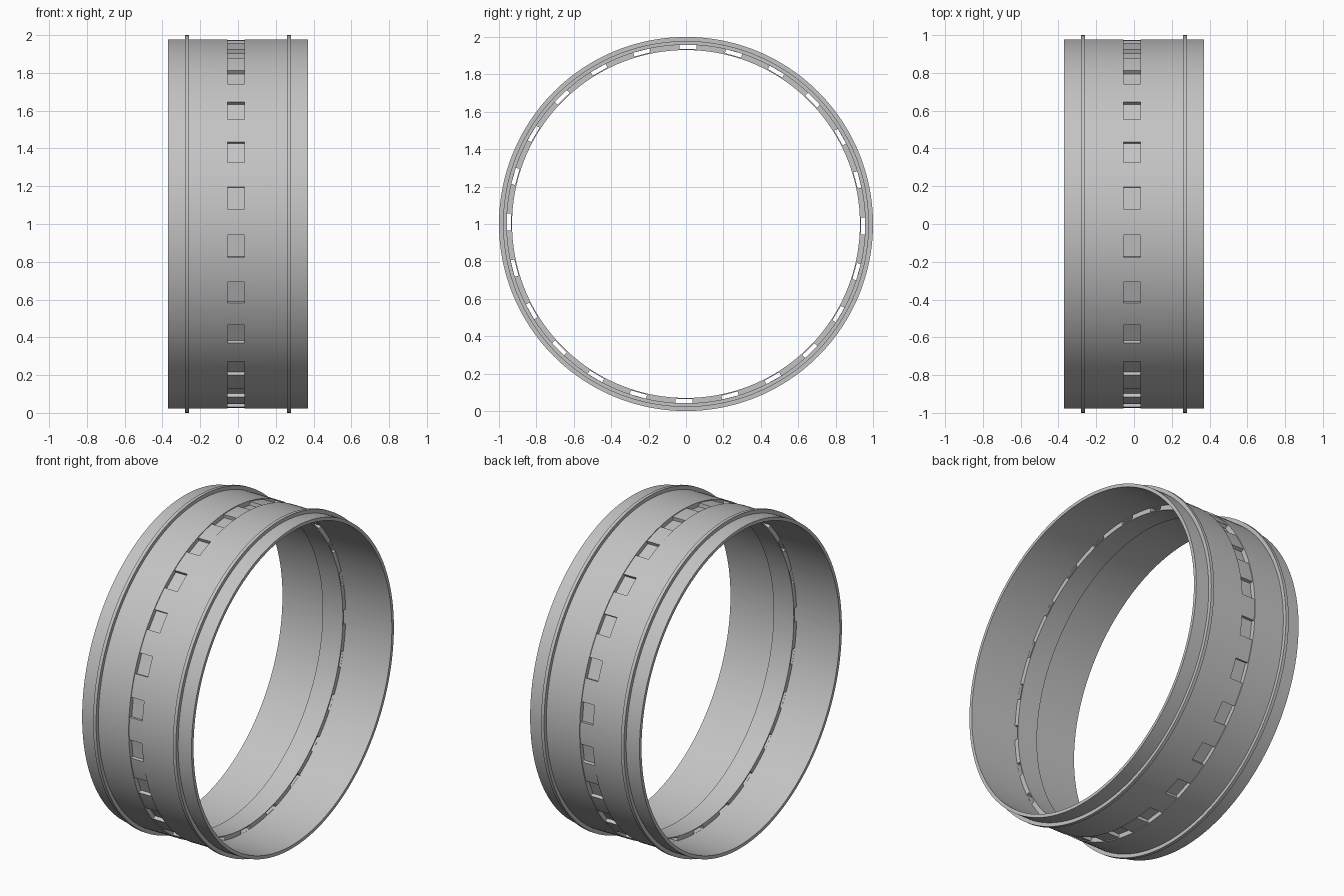
import bpy, bmesh, math
from mathutils import Matrix, Vector

cube = bpy.data.objects.get("Cube")
if cube:
    bpy.data.objects.remove(cube, do_unlink=True)

SEGMENTS = 192
COUNT = 24
STEP = 2 * math.pi / COUNT
TWIST = math.radians(0.6)
WALL_IN, WALL_OUT = 0.958, 0.978

grey = bpy.data.materials.new("plain grey")
grey.use_nodes = True
colour = (0.55, 0.55, 0.55, 1)
grey.diffuse_color = colour
grey.node_tree.nodes["Principled BSDF"].inputs["Base Color"].default_value = colour


def make_object(name, bm):
    bmesh.ops.recalc_face_normals(bm, faces=bm.faces)
    mesh = bpy.data.meshes.new(name)
    bm.to_mesh(mesh)
    bm.free()
    mesh.materials.append(grey)
    obj = bpy.data.objects.new(name, mesh)
    bpy.context.collection.objects.link(obj)
    return obj


def lathe(name, profile):
    """Revolve a closed (x, radius) profile about the x axis, centred at z = 1."""
    bm = bmesh.new()
    rings = []
    for i in range(SEGMENTS):
        a = 2 * math.pi * i / SEGMENTS
        rings.append([bm.verts.new((x, r * math.sin(a), 1 + r * math.cos(a))) for x, r in profile])
    n = len(profile)
    for i, ring in enumerate(rings):
        following = rings[(i + 1) % SEGMENTS]
        for j in range(n):
            k = (j + 1) % n
            bm.faces.new((ring[j], ring[k], following[k], following[j]))
    return make_object(name, bm)


def ring_of_boxes(name, x0, x1, r0, r1, width, phase):
    """Repeat a box around the x axis."""
    bm = bmesh.new()
    for i in range(COUNT):
        turn = Matrix.Rotation(-(i + phase) * STEP - TWIST, 4, 'X')
        place = Matrix.Translation(((x0 + x1) / 2, 0, (r0 + r1) / 2))
        size = Matrix.Diagonal(Vector((x1 - x0, width, r1 - r0, 1)))
        bmesh.ops.create_cube(bm, size=1, matrix=Matrix.Translation((0, 0, 1)) @ turn @ place @ size)
    obj = make_object(name, bm)
    obj.hide_render = True
    return obj


def cut(target, cutter):
    mod = target.modifiers.new("cut", 'BOOLEAN')
    mod.operation = 'DIFFERENCE'
    mod.solver = 'EXACT'
    mod.object = cutter
    bpy.context.view_layer.objects.active = target
    bpy.ops.object.modifier_apply(modifier=mod.name)
    bpy.data.objects.remove(cutter, do_unlink=True)


# Sleeve: thin wall, two raised ridges, shallow outer groove, inner band
groove = (-0.055, 0.035)
band = (-0.078, 0.058)
outer = [(-0.37, WALL_OUT), (-0.28, WALL_OUT), (-0.28, 1), (-0.26, 1), (-0.26, WALL_OUT)]
profile = outer + [(groove[0], WALL_OUT), (groove[0], 0.973),
                   (groove[1], 0.973), (groove[1], WALL_OUT)]
profile += [(-x, r) for x, r in reversed(outer)]
profile += [(0.37, WALL_IN), (band[1], WALL_IN), (band[1], 0.93),
            (band[0], 0.93), (band[0], WALL_IN), (-0.37, WALL_IN)]
sleeve = lathe("ring_sleeve", profile)

# Outer pockets, and lengthwise slots through the inner band between them
cut(sleeve, ring_of_boxes("pocket_cutter", *groove, 0.95, 1.05, 0.118, 0.5))
cut(sleeve, ring_of_boxes("slot_cutter", band[0] - 0.02, band[1] + 0.02, 0.936, 0.957, 0.09, 0))

bpy.ops.object.select_all(action='DESELECT')
sleeve.select_set(True)
bpy.context.view_layer.objects.active = sleeve
bpy.ops.object.shade_smooth_by_angle(angle=math.radians(30))
